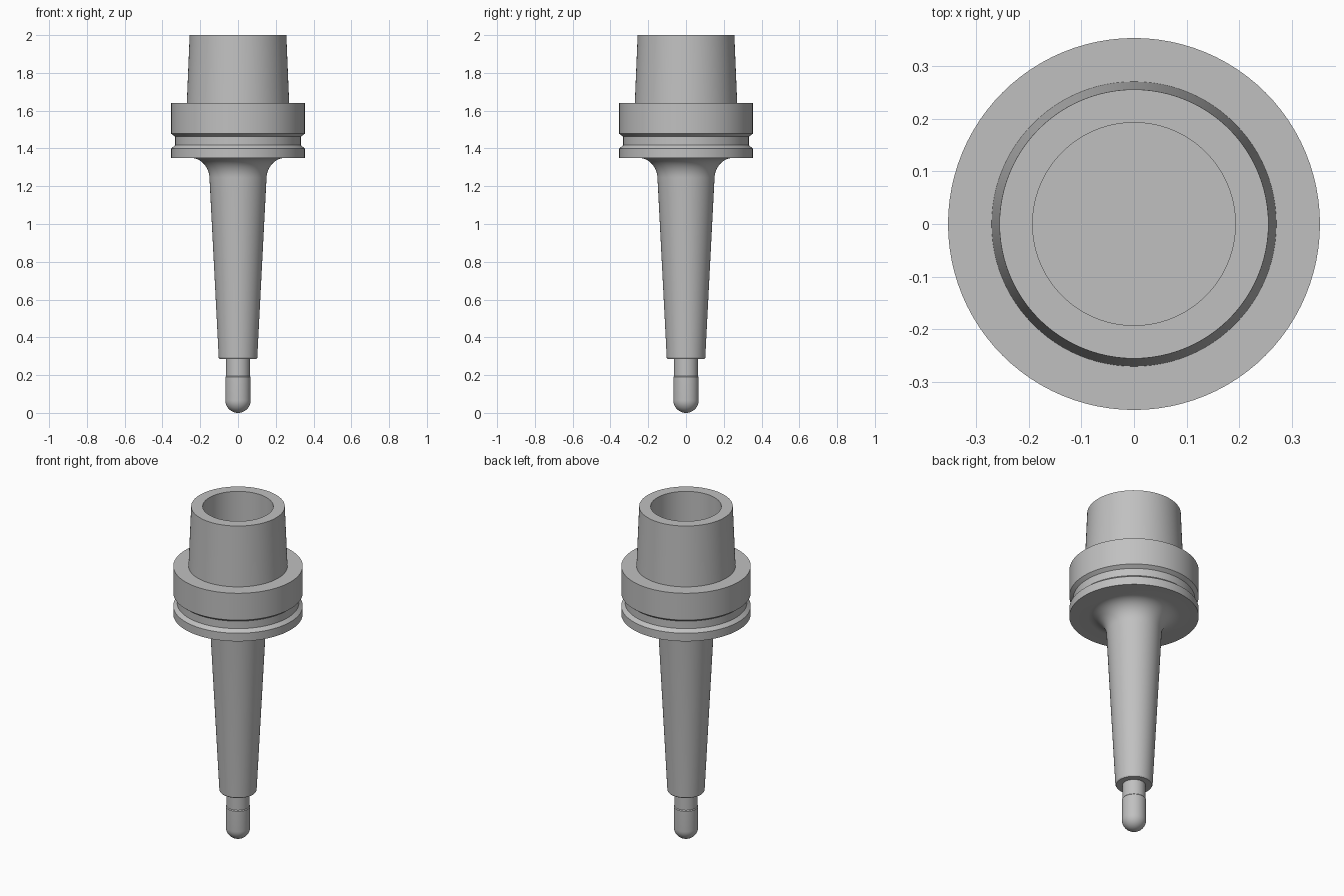
import bpy, bmesh, math

if "Cube" in bpy.data.objects:
    bpy.data.objects.remove(bpy.data.objects["Cube"])

SEGMENTS = 96

steel = bpy.data.materials.new("steel_grey")
steel.diffuse_color = (0.53, 0.53, 0.53, 1)
steel.use_nodes = True
steel.node_tree.nodes["Principled BSDF"].inputs["Base Color"].default_value = steel.diffuse_color


def lathe(name, profile):
    """Revolve a bottom-to-top (radius, z) outline around the z axis."""
    bm = bmesh.new()
    verts = [bm.verts.new((r, 0, z)) for r, z in profile]
    edges = [bm.edges.new(pair) for pair in zip(verts, verts[1:])]
    bmesh.ops.spin(bm, geom=verts + edges, cent=(0, 0, 0), axis=(0, 0, 1),
                   angle=math.tau, steps=SEGMENTS, use_merge=True)
    bmesh.ops.remove_doubles(bm, verts=bm.verts, dist=1e-5)
    bmesh.ops.recalc_face_normals(bm, faces=bm.faces)
    mesh = bpy.data.meshes.new(name)
    bm.to_mesh(mesh)
    bm.free()
    obj = bpy.data.objects.new(name, mesh)
    bpy.context.collection.objects.link(obj)
    mesh.materials.append(steel)
    bpy.ops.object.select_all(action='DESELECT')
    obj.select_set(True)
    bpy.context.view_layer.objects.active = obj
    bpy.ops.object.shade_smooth_by_angle(angle=math.radians(25))
    return obj


def arc(cr, cz, rr, rz, start, end, steps):
    """Points of an elliptical arc, angles in degrees."""
    angles = [math.radians(start + (end - start) * i / steps) for i in range(steps + 1)]
    return [(cr + rr * math.cos(a), cz + rz * math.sin(a)) for a in angles]


# Holder: tapered nose, fillet, grooved flange, hollow taper shank
nose = [(0, 0.285), (0.098, 0.285), (0.102, 0.292)]
fillet = arc(0.251, 1.24, 0.10, 0.11, 177, 90, 12)
flange = [(0.354, 1.35), (0.354, 1.399), (0.333, 1.417),
          (0.333, 1.462), (0.354, 1.478), (0.354, 1.64)]
shank = [(0.271, 1.64), (0.256, 2.0), (0.193, 2.0), (0.193, 1.6), (0, 1.6)]
lathe("tool_holder", nose + fillet + flange + shank)

# Cutter: ball tip, cutting body, slightly thinner neck
ball = [(0, 0)] + arc(0, 0.067, 0.067, 0.067, -90, 0, 12)[1:]
lathe("ball_cutter", ball + [(0.067, 0.19), (0.063, 0.195), (0.063, 0.29), (0, 0.29)])
